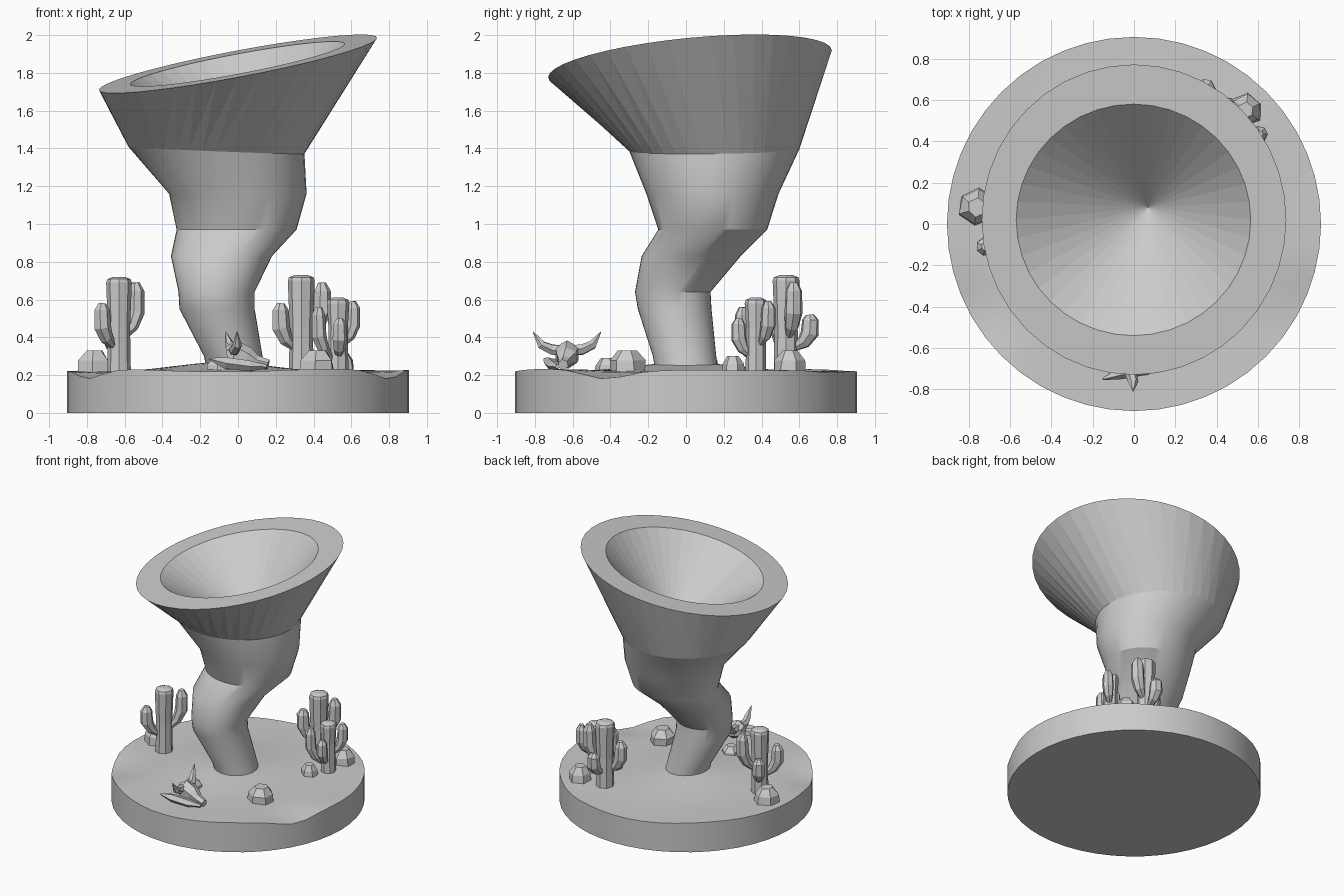
import bpy, bmesh, math, random
from math import sin, cos, pi, exp
from mathutils import Vector

random.seed(4)
if "Cube" in bpy.data.objects:
    bpy.data.objects.remove(bpy.data.objects["Cube"])

grey = bpy.data.materials.new("stone grey")
grey.use_nodes = True
grey.diffuse_color = (0.6, 0.6, 0.6, 1)
grey.node_tree.nodes["Principled BSDF"].inputs["Base Color"].default_value = (0.6, 0.6, 0.6, 1)


def finish(name, bm, smooth=None):
    bmesh.ops.recalc_face_normals(bm, faces=bm.faces)
    mesh = bpy.data.meshes.new(name)
    bm.to_mesh(mesh)
    bm.free()
    mesh.materials.append(grey)
    ob = bpy.data.objects.new(name, mesh)
    bpy.context.collection.objects.link(ob)
    if smooth:
        bpy.ops.object.select_all(action='DESELECT')
        ob.select_set(True)
        bpy.context.view_layer.objects.active = ob
        bpy.ops.object.shade_smooth_by_angle(angle=math.radians(smooth))
    return ob


def bridge(bm, a, b, tris=False):
    n = len(a)
    for i in range(n):
        j = (i + 1) % n
        if tris:
            bm.faces.new((a[i], a[j], b[i]))
            bm.faces.new((a[j], b[j], b[i]))
        else:
            bm.faces.new((a[i], a[j], b[j], b[i]))


def ellipse(bm, x0, x1, y0, y1, height, n, turn=0):
    ring = []
    for i in range(n):
        t = 2 * pi * i / n + turn
        x = (x0 + x1) / 2 + (x1 - x0) / 2 * cos(t)
        y = (y0 + y1) / 2 + (y1 - y0) / 2 * sin(t)
        ring.append(bm.verts.new((x, y, height(x, y))))
    return ring


def tube(bm, path, sides):
    """Low-poly tube through (point, radius) pairs, capped at both ends."""
    pts = [Vector(p) for p, r in path]
    rings = []
    for k, (p, r) in enumerate(path):
        d = pts[min(k + 1, len(pts) - 1)] - pts[max(k - 1, 0)]
        q = Vector((0, 0, 1)).rotation_difference(d)
        rings.append([bm.verts.new(pts[k] + q @ Vector(
            (r * cos(2 * pi * i / sides), r * sin(2 * pi * i / sides), 0)))
            for i in range(sides)])
    for a, b in zip(rings, rings[1:]):
        bridge(bm, a, b)
    bm.faces.new(rings[0])
    bm.faces.new(rings[-1])


# Desert base: disc with a dune surface
def ground(x, y):
    z = 0.225 + 0.035 * exp(-((x + 0.08) ** 2 + y * y) / 0.12) + 0.008 * sin(5 * x + 2) * cos(4 * y)
    for dx, dy in ((-0.8, -0.45), (0.8, -0.43)):
        z -= 0.045 * exp(-((x - dx) ** 2 + (y - dy) ** 2) / 0.03)
    return z - 0.02 * exp(-((x - 0.5) ** 2 + (y - 0.8) ** 2) / 0.05)


R, SEG = 0.905, 48
bm = bmesh.new()
bottom = ellipse(bm, -R, R, -R, R, lambda x, y: 0, SEG)
bm.faces.new(bottom)
last = bottom
for k in range(12, 0, -1):
    r = R * k / 12
    ring = ellipse(bm, -r, r, -r, r, ground, SEG)
    bridge(bm, last, ring)
    last = ring
bm.faces.new(last)
finish("desert_base", bm, 40)

# Whirlwind column: x range, y range, height of each ring
N = 40
column = [(-0.16, 0.15, -0.16, 0.17, 0.2), (-0.18, 0.13, -0.175, 0.16, 0.3),
          (-0.31, 0.088, -0.255, 0.135, 0.55), (-0.315, 0.088, -0.27, 0.13, 0.64),
          (-0.355, 0.18, -0.235, 0.29, 0.83), (-0.325, 0.31, -0.147, 0.43, 0.97),
          (-0.365, 0.363, -0.21, 0.49, 1.16), (-0.58, 0.352, -0.3, 0.6, 1.39)]
bm = bmesh.new()
last = None
for x0, x1, y0, y1, z in column:
    tilt = -0.04 if z > 1.3 else 0
    ring = ellipse(bm, x0, x1, y0, y1,
                   lambda x, y: z + tilt * (x + 0.11) - tilt * 0.3 * (y - 0.15), N)
    if last:
        bridge(bm, last, ring)
    else:
        bm.faces.new(ring)
    last = ring
finish("whirlwind_column", bm, 32)


# Faceted funnel with tilted rim and hollow cone
def rim(x, y):
    return 1.848 + 0.187 * x + 0.095 * (y - 0.02)


bm = bmesh.new()
x0, x1, y0, y1, z = column[-1]
low = ellipse(bm, x0, x1, y0, y1, lambda x, y: z - 0.04 * (x + 0.11) + 0.012 * (y - 0.15), N)
top = ellipse(bm, -0.737, 0.737, -0.73, 0.772, rim, N, 2 * pi / N)
mouth = ellipse(bm, -0.57, 0.565, -0.54, 0.58, rim, N, 2 * pi / N)
bridge(bm, low, top, True)
bridge(bm, top, mouth)
apex = bm.verts.new((0.07, 0.08, 1.35))
for i in range(N):
    bm.faces.new((mouth[i], mouth[(i + 1) % N], apex))
finish("whirlwind_funnel", bm)


# Cacti: trunk plus bent arms given as (direction in degrees, reach, low z, top z)
def cactus(name, x, y, top, r, arms):
    bm = bmesh.new()
    tube(bm, [((x, y, 0.2), r), ((x, y, 0.45), r * 0.93), ((x, y, top - 0.03), r * 1.08),
              ((x, y, top - 0.012), r * 0.98), ((x, y, top), r * 0.5)], 8)
    for deg, reach, lo, hi in arms:
        c, s = cos(math.radians(deg)), sin(math.radians(deg))
        span = hi - lo
        shape = ((0.3, 0, 0.016), (0.75, 0.2, 0.036), (1, 0.45, 0.046),
                 (1.03, 0.85, 0.042), (1, 1, 0.02))
        tube(bm, [((x + c * reach * f, y + s * reach * f, lo + span * h), q * r / 0.062)
                  for f, h, q in shape], 7)
    finish(name, bm)


cactus("left_side_cactus", -0.63, -0.02, 0.72, 0.063,
       [(225, 0.125, 0.35, 0.58), (45, 0.125, 0.4, 0.69), (120, 0.1, 0.32, 0.52)])
cactus("tall_cactus", 0.335, 0.53, 0.73, 0.066,
       [(200, 0.115, 0.34, 0.58), (20, 0.115, 0.4, 0.69), (85, 0.125, 0.34, 0.52)])
cactus("short_cactus", 0.53, 0.37, 0.61, 0.055,
       [(215, 0.125, 0.28, 0.56), (40, 0.1, 0.36, 0.59), (275, 0.09, 0.3, 0.5)])


# Angular rocks
def rock(name, x, y, r, top):
    bm = bmesh.new()
    rings = []
    for f, z in ((1, 0.2), (0.92, 0.2 + 0.6 * (top - 0.2)), (0.5, top)):
        rings.append([bm.verts.new((x + r * f * cos(t) * random.uniform(0.88, 1.08),
                                    y + r * f * sin(t) * random.uniform(0.88, 1.08), z))
                      for t in (2 * pi * i / 6 + 0.4 for i in range(6))])
    bridge(bm, rings[0], rings[1])
    bridge(bm, rings[1], rings[2])
    bm.faces.new(rings[2])
    finish(name, bm)


rock("front_rock", 0.42, -0.31, 0.1, 0.33)
rock("left_side_rock", -0.76, 0.08, 0.095, 0.33)
rock("back_rock", 0.54, 0.55, 0.085, 0.33)
rock("small_rock", 0.45, 0.25, 0.065, 0.3)
rock("pebble", -0.1, -0.42, 0.07, 0.29)

# Animal skull: tapered head, curved horns, jaw plate
bm = bmesh.new()
tube(bm, [((-0.06, -0.63, 0.31), 0.04), ((-0.02, -0.63, 0.315), 0.07),
          ((0.05, -0.63, 0.29), 0.06), ((0.1, -0.64, 0.27), 0.035),
          ((0.16, -0.65, 0.255), 0.028)], 6)
finish("skull_head", bm)
for side, name in ((-1, "skull_front_horn"), (1, "skull_back_horn")):
    bm = bmesh.new()
    lean = -0.035 - side * 0.03
    tube(bm, [((-0.02, -0.63, 0.33), 0.03), ((-0.02, -0.63 + side * 0.08, 0.335), 0.03),
              ((lean * 0.7, -0.63 + side * 0.135, 0.36), 0.025),
              ((lean, -0.63 + side * 0.18, 0.43), 0.002)], 6)
    finish(name, bm)
bm = bmesh.new()
tube(bm, [((-0.15, -0.75, 0.285), 0.006), ((-0.07, -0.72, 0.265), 0.032),
          ((0.06, -0.7, 0.25), 0.03), ((0.15, -0.68, 0.245), 0.012)], 5)
finish("skull_jaw", bm)
